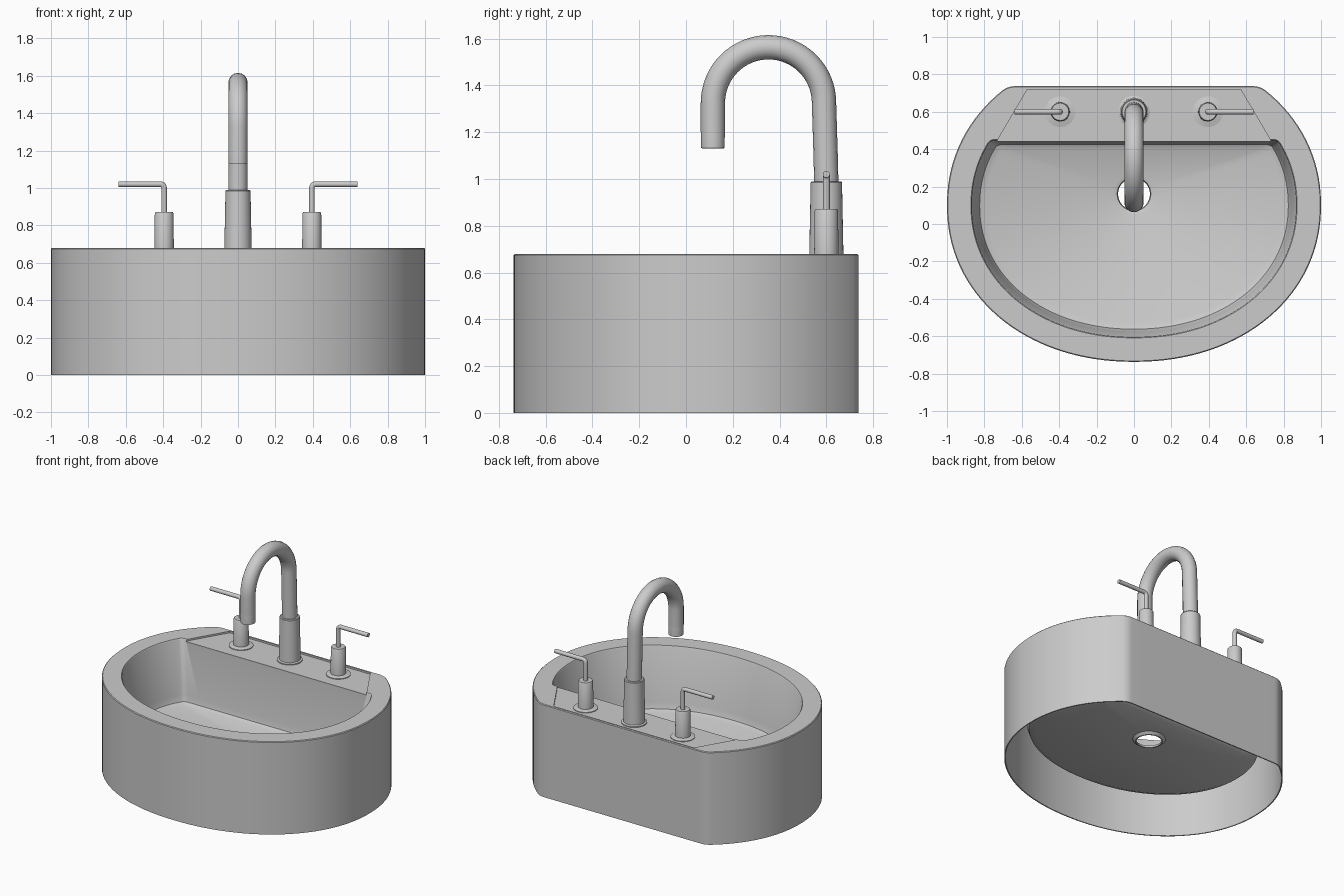
import bpy, bmesh
from math import sin, cos, asin, pi, atan2
from mathutils import Vector

if "Cube" in bpy.data.objects:
    bpy.data.objects.remove(bpy.data.objects["Cube"])

YC, DRAIN, N = 0.10, Vector((0, 0.16)), 2.1


def outline(a, b, yb, r):
    """Slightly squared ellipse cut flat at the back, with softened back corners."""
    def on(t):
        c, s = cos(t), sin(t)
        return Vector((a * abs(c) ** (2 / N), YC + b * abs(s) ** (2 / N) * (1 if s > 0 else -1)))
    tc = asin(((yb - YC) / b) ** (N / 2))
    ts = tc - r
    c, e = on(tc), on(ts)
    s = Vector((c.x - r, yb))
    half = [Vector((s.x * i / 8, yb)) for i in range(9)]
    half += [s * (1 - u) ** 2 + c * 2 * u * (1 - u) + e * u * u
             for u in (k / 6 for k in range(1, 7))]
    half += [on(ts + (-pi / 2 - ts) * i / 48) for i in range(1, 48)]
    half.append(Vector((0, YC - b)))
    return half + [Vector((-p.x, p.y)) for p in reversed(half[1:-1])]


def finish(ob, angle=35):
    bpy.ops.object.select_all(action='DESELECT')
    ob.select_set(True)
    bpy.context.view_layer.objects.active = ob
    bpy.ops.object.shade_smooth_by_angle(angle=angle * pi / 180)
    return ob


def mesh_object(name, bm):
    bmesh.ops.recalc_face_normals(bm, faces=bm.faces)
    me = bpy.data.meshes.new(name)
    bm.to_mesh(me)
    bm.free()
    ob = bpy.data.objects.new(name, me)
    bpy.context.collection.objects.link(ob)
    return ob


def loft(name, loops, closed):
    """Skin a list of equal-length 3D loops; closed joins last to first."""
    bm = bmesh.new()
    rings = [[bm.verts.new(p) for p in lp] for lp in loops]
    n = len(rings[0])
    for i in range(len(rings) if closed else len(rings) - 1):
        a, b = rings[i], rings[(i + 1) % len(rings)]
        for k in range(n):
            bm.faces.new((a[k], a[(k + 1) % n], b[(k + 1) % n], b[k]))
    if not closed:
        bm.faces.new(rings[0])
        bm.faces.new(rings[-1])
    return mesh_object(name, bm)


def lathe(name, x, y, profile, n=32):
    """Round part from (radius, z) pairs."""
    loops = [[(x + r * cos(2 * pi * k / n), y + r * sin(2 * pi * k / n), z)
              for k in range(n)] for r, z in profile]
    return finish(loft(name, loops, False))


def tube(name, pts, radius):
    cu = bpy.data.curves.new(name, 'CURVE')
    cu.dimensions = '3D'
    cu.bevel_depth, cu.bevel_resolution, cu.use_fill_caps = radius, 6, True
    sp = cu.splines.new('POLY')
    sp.points.add(len(pts) - 1)
    for p, co in zip(sp.points, pts):
        p.co = (*co, 1)
    ob = bpy.data.objects.new(name, cu)
    bpy.context.collection.objects.link(ob)
    bpy.ops.object.select_all(action='DESELECT')
    ob.select_set(True)
    bpy.context.view_layer.objects.active = ob
    bpy.ops.object.convert(target='MESH')
    return finish(bpy.context.view_layer.objects.active)


# Basin: thin skin forming outer wall, rim and hanging bowl, open underneath
def at(lp, z):
    return [(p.x, p.y, z) for p in lp]


def drain(r):
    res = []
    for p in floor:
        d = p - DRAIN
        t = atan2(d.y, d.x)
        res.append(DRAIN + Vector((r * cos(t), r * sin(t))))
    return res


T = 0.008


def ring(inset, yb, r):
    return outline(1 - inset, 0.837 - inset, yb, r)


outer, outer_in, skin = ring(0, 0.737, 0.04), ring(0.005, 0.732, 0.04), ring(T, 0.729, 0.04)
lip = ring(0.128, 0.452, 0.03)
floor = ring(0.21, 0.40, 0.05)
bowl = [(0.133, 0.447, 0.672), (0.16, 0.435, 0.28), (0.175, 0.425, 0.235)]
basin = loft("basin", [
    at(outer, 0), at(outer, 0.675), at(outer_in, 0.68), at(lip, 0.68)]
    + [at(ring(i, y, 0.03), z) for i, y, z in bowl]
    + [at(floor, 0.22), at(drain(0.11), 0.215), at(drain(0.09), 0.208),
       at(drain(0.085), 0.19), at(drain(0.093), 0.19), at(drain(0.112), 0.207),
       at(floor, 0.22 - T)]
    + [at(ring(i - T, y + T, 0.03), z - T / 2) for i, y, z in reversed(bowl)]
    + [at(skin, 0.668), at(skin, 0)], True)

# Shallow recess for the tap deck, floored with a thin plate
trap = [(-0.735, 0.44), (0.735, 0.44), (0.57, 0.72), (-0.57, 0.72)]


def slab(name, z0, z1):
    return loft(name, [[(x, y, z) for x, y in trap] for z in (z0, z1)], False)


cutter = slab("deck_cutter", 0.66, 0.8)
cutter.hide_render = True
mod = basin.modifiers.new("deck", 'BOOLEAN')
mod.operation, mod.object, mod.solver = 'DIFFERENCE', cutter, 'EXACT'
finish(basin)
bpy.ops.object.modifier_apply(modifier="deck")
bpy.data.objects.remove(cutter)
finish(basin)
slab("tap_deck", 0.658, 0.668)

# Spout: base, gooseneck pipe and nozzle
TY = 0.6
lathe("spout_base", 0, TY, [(0.085, 0.66), (0.085, 0.675), (0.073, 0.68),
                            (0.067, 0.985), (0.063, 0.99)])
R = 0.2375
cy, top = 0.115 + R, 1.563 - R
path = [(0, TY, 0.97), (0, TY - 0.003, 1.1)]
path += [(0, cy + R * cos(pi * i / 32), top + R * sin(pi * i / 32)) for i in range(33)]
path += [(0, cy - R, 1.2)]
tube("spout_pipe", path, 0.052)
lathe("spout_nozzle", 0, cy - R, [(0.03, 1.15), (0.042, 1.13), (0.05, 1.132),
                                  (0.051, 1.2), (0.05, 1.21)])

# Left and right handles with levers pointing outward
for side, s in (("left", -1), ("right", 1)):
    x = 0.395 * s
    lathe(side + "_handle_base", x, TY, [(0.082, 0.66), (0.082, 0.673), (0.052, 0.68),
                                         (0.05, 0.865), (0.046, 0.872)])
    bend = [(x + s * 0.02 * (1 - cos(t)), TY, 1.0 + 0.02 * sin(t))
            for t in (pi / 2 * k / 5 for k in range(6))]
    tube(side + "_lever", [(x, TY, 0.86)] + bend + [(s * 0.64, TY, 1.02)], 0.015)
